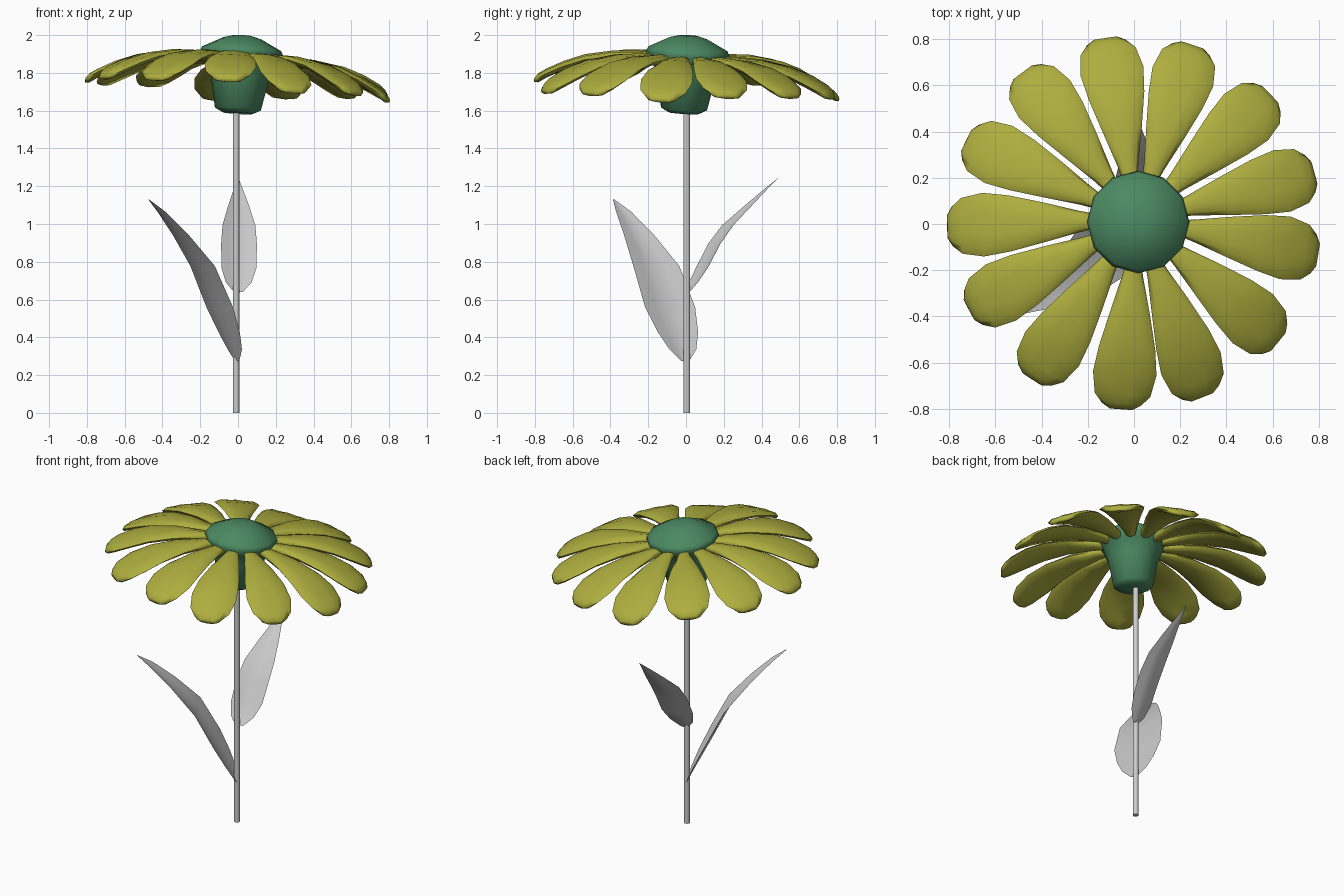
import bpy, bmesh, math
from mathutils import Matrix, Vector

if "Cube" in bpy.data.objects:
    bpy.data.objects.remove(bpy.data.objects["Cube"])


def material(name, rgb):
    m = bpy.data.materials.new(name)
    m.diffuse_color = (*rgb, 1)
    m.use_nodes = True
    m.node_tree.nodes["Principled BSDF"].inputs["Base Color"].default_value = m.diffuse_color
    return m


def make_object(name, bm, mat=None, angle=60):
    bmesh.ops.recalc_face_normals(bm, faces=bm.faces)
    me = bpy.data.meshes.new(name)
    bm.to_mesh(me)
    bm.free()
    ob = bpy.data.objects.new(name, me)
    bpy.context.collection.objects.link(ob)
    if mat:
        me.materials.append(mat)
    bpy.ops.object.select_all(action='DESELECT')
    ob.select_set(True)
    bpy.context.view_layer.objects.active = ob
    bpy.ops.object.shade_smooth_by_angle(angle=math.radians(angle))
    return ob


def skin(bm, rows, closed=False):
    """Join rows of points with quads; closed rows also get end caps."""
    grid = [[bm.verts.new(p) for p in row] for row in rows]
    n = len(grid[0])
    for a, b in zip(grid, grid[1:]):
        for i in range(n if closed else n - 1):
            j = (i + 1) % n
            bm.faces.new((a[i], a[j], b[j], b[i]))
    if closed:
        bm.faces.new(grid[0][::-1])
        bm.faces.new(grid[-1])


yellow = material("petal_yellow", (0.42, 0.42, 0.05))
green = material("centre_green", (0.07, 0.25, 0.12))

# The flower head leans slightly to the right and back
lean = Vector((0, 0, 1)).rotation_difference(Vector((0.065, 0.065, 1))).to_matrix().to_4x4()
petal_matrix = Matrix.Translation((-0.008, -0.003, 1.585)) @ lean
centre_matrix = Matrix.Translation((-0.002, -0.012, 1.587)) @ lean

# Stem
bm = bmesh.new()
bmesh.ops.create_cone(bm, cap_ends=True, segments=10, radius1=0.018, radius2=0.018,
                      depth=1.62, matrix=Matrix.Translation((-0.01, 0.004, 0.81)))
make_object("stem", bm)

# Cup and domed centre: one lathed profile (radius, height above the stem top)
profile = [(0.08, 0.0), (0.122, 0.022), (0.155, 0.19), (0.185, 0.265),
           (0.222, 0.315), (0.210, 0.342), (0.10, 0.398), (0.05, 0.412)]
sides = 12
bm = bmesh.new()
skin(bm, [[(r * math.cos(math.tau * i / sides), r * math.sin(math.tau * i / sides), z)
           for i in range(sides)] for r, z in profile], closed=True)
make_object("flower_centre", bm, green).matrix_world = centre_matrix

# Petals: solid blades from stations of (radius, height, half width)
stations = [(0.13, 0.298, 0.022), (0.25, 0.300, 0.047), (0.40, 0.292, 0.086), (0.55, 0.262, 0.122),
            (0.66, 0.219, 0.138), (0.75, 0.172, 0.121), (0.79, 0.145, 0.085), (0.81, 0.128, 0.05)]
section = [(-1, -0.008), (-0.75, 0.011), (-0.3, 0.012), (0, 0.016), (0.3, 0.012), (0.75, 0.011),
           (1, -0.008), (0.8, -0.027), (0, -0.034), (-0.8, -0.027)]
# Each petal: (direction in degrees, how far its tip is raised)
petals = [(-9.8, -0.01), (15.5, 0.03), (43.3, 0.04), (71.8, 0.03), (98.7, 0.0), (126.7, 0.04),
          (154, 0.015), (181.3, 0.0), (207.9, 0.0), (236.8, -0.01), (265.9, 0.0),
          (291.5, -0.035), (320.5, -0.01)]
for k, (angle, rise) in enumerate(petals):
    bm = bmesh.new()
    skin(bm, [[(r, u * w, z + rise * (r / 0.8) ** 2 + h * (0.5 if r > 0.8 else 1))
               for u, h in section] for r, z, w in stations], closed=True)
    petal = make_object(f"petal_{k + 1}", bm, yellow)
    petal.matrix_world = petal_matrix @ Matrix.Rotation(math.radians(angle), 4, 'Z')


# Leaves: stations of (distance out, height, half width), folded along the midrib
def leaf(name, azimuth, facing, points, fold):
    out = Vector((math.cos(math.radians(azimuth)), math.sin(math.radians(azimuth)), 0))
    face = Vector((math.cos(math.radians(facing)), math.sin(math.radians(facing)), 0))
    side = Vector((-face.y, face.x, 0))
    lift = Vector((-0.75 * face.x, -0.75 * face.y, 0.65)) * fold
    bm = bmesh.new()
    skin(bm, [[out * d + Vector((0, 0, z)) + side * (u * w) + lift * (abs(u) * w)
               for u in (-1, -0.5, 0, 0.5, 1)] for d, z, w in points])
    make_object(name, bm)


leaf("lower_leaf", 219, 208,
     [(0.01, 0.272, 0.025), (0.035, 0.325, 0.08), (0.08, 0.41, 0.12), (0.15, 0.54, 0.15),
      (0.265, 0.76, 0.138), (0.405, 0.93, 0.09), (0.53, 1.06, 0.045), (0.61, 1.13, 0.004)], 0.2)
leaf("upper_leaf", 90, 109,
     [(0.015, 0.637, 0.025), (0.05, 0.68, 0.072), (0.10, 0.755, 0.098), (0.165, 0.88, 0.1),
      (0.235, 0.98, 0.092), (0.335, 1.085, 0.06), (0.43, 1.185, 0.024), (0.49, 1.245, 0.002)], 0.22)
